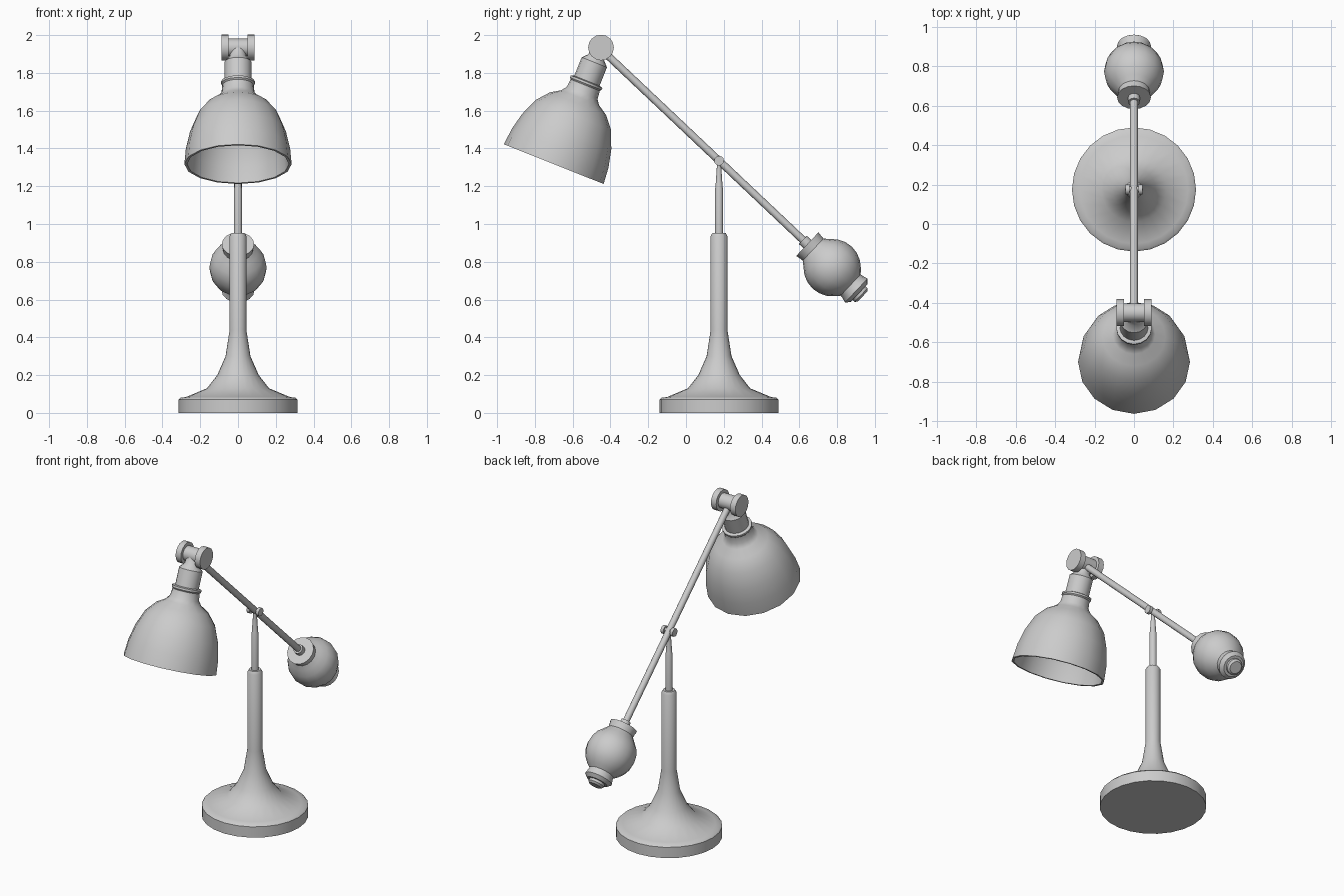
import bpy, bmesh, math
from mathutils import Vector

if "Cube" in bpy.data.objects:
    bpy.data.objects.remove(bpy.data.objects["Cube"])


def lathe(name, profile, origin, axis=(0, 0, 1), segs=20, angle=40):
    """Spin (radius, height) points around an axis; radius 0 closes the end."""
    bm = bmesh.new()
    rings = []
    for r, h in profile:
        if r == 0:
            rings.append([bm.verts.new((0, 0, h))])
        else:
            rings.append([bm.verts.new((r * math.cos(2 * math.pi * i / segs),
                                        r * math.sin(2 * math.pi * i / segs), h))
                          for i in range(segs)])
    for a, b in zip(rings, rings[1:]):
        for i in range(segs):
            j = (i + 1) % segs
            if len(a) == 1:
                bm.faces.new((a[0], b[j], b[i]))
            elif len(b) == 1:
                bm.faces.new((a[i], a[j], b[0]))
            else:
                bm.faces.new((a[i], a[j], b[j], b[i]))
    bmesh.ops.recalc_face_normals(bm, faces=bm.faces)
    mesh = bpy.data.meshes.new(name)
    bm.to_mesh(mesh)
    bm.free()
    ob = bpy.data.objects.new(name, mesh)
    bpy.context.collection.objects.link(ob)
    ob.location = origin
    ob.rotation_mode = 'QUATERNION'
    ob.rotation_quaternion = Vector(axis).to_track_quat('Z', 'Y')
    bpy.ops.object.select_all(action='DESELECT')
    ob.select_set(True)
    bpy.context.view_layer.objects.active = ob
    bpy.ops.object.shade_smooth_by_angle(angle=math.radians(angle))
    return ob


def rod(name, r, h0, h1, origin, axis=(0, 0, 1), segs=12):
    return lathe(name, [(0, h0), (r, h0), (r, h1), (0, h1)], origin, axis, segs)


foot = Vector((0, 0.175, 0))
pivot = Vector((0, 0.175, 1.335))
joint = Vector((0, -0.45, 1.934))
arm_dir = Vector((0, 0.727, -0.687)).normalized()
X = (1, 0, 0)

# Flared base and main column
lathe("base_column", [(0, 0), (0.315, 0), (0.315, 0.07), (0.305, 0.08), (0.275, 0.084),
                      (0.165, 0.13), (0.11, 0.2), (0.066, 0.3), (0.045, 0.435),
                      (0.045, 0.935), (0.035, 0.952), (0, 0.952)], foot, segs=24)

# Thin stem stepping up to the pivot
lathe("stem", [(0, 0.94), (0.022, 0.94), (0.022, 1.185), (0.019, 1.195), (0.012, 1.3),
               (0.012, 1.335), (0, 1.335)], foot, segs=12)

# Pivot pin with end caps
rod("pivot_pin", 0.015, -0.04, 0.04, pivot, X)
for side, name in ((-1, "left"), (1, "right")):
    c = side * 0.033
    rod("pivot_cap_" + name, 0.026, c - 0.01, c + 0.01, pivot, X)

# Balance arm
rod("arm", 0.02, -0.85, 0.66, pivot, arm_dir)

# Counterweight turned along the arm
ball = [(0.152 * math.cos(math.radians(a)), 0.824 + 0.152 * math.sin(math.radians(a)))
        for a in range(-48, 49, 16)]
lathe("counterweight",
      [(0, 0.61), (0.03, 0.61), (0.03, 0.643), (0.086, 0.643), (0.083, 0.66), (0.08, 0.685)]
      + ball + [(0.078, 0.958), (0.079, 0.972), (0.087, 1.0), (0.066, 1.02), (0.05, 1.02),
                (0.05, 1.035), (0.038, 1.046), (0, 1.046)],
      pivot, arm_dir, segs=16)

# Head joint: spindle between two discs
rod("joint_spindle", 0.047, -0.06, 0.06, joint, X, 16)
for side, name in ((-1, "left"), (1, "right")):
    c = side * 0.069
    rod("joint_disc_" + name, 0.068, c - 0.019, c + 0.019, joint, X, 16)

# Hollow lamp shade with its neck, measured from the rim centre
outer = [(0.284, 0), (0.276, 0.09), (0.254, 0.185), (0.215, 0.28), (0.16, 0.345),
         (0.108, 0.378), (0.088, 0.405), (0.083, 0.45), (0.09, 0.458), (0.09, 0.47),
         (0.072, 0.475), (0.072, 0.58), (0.045, 0.608), (0.04, 0.65), (0, 0.65)]
inner = [(0, 0.36), (0.1, 0.36), (0.15, 0.333), (0.203, 0.27), (0.241, 0.18),
         (0.262, 0.09), (0.27, 0)]
lathe("lamp_shade", inner + outer, (0, -0.70, 1.317), (0, 0.37, 0.929), segs=16)
